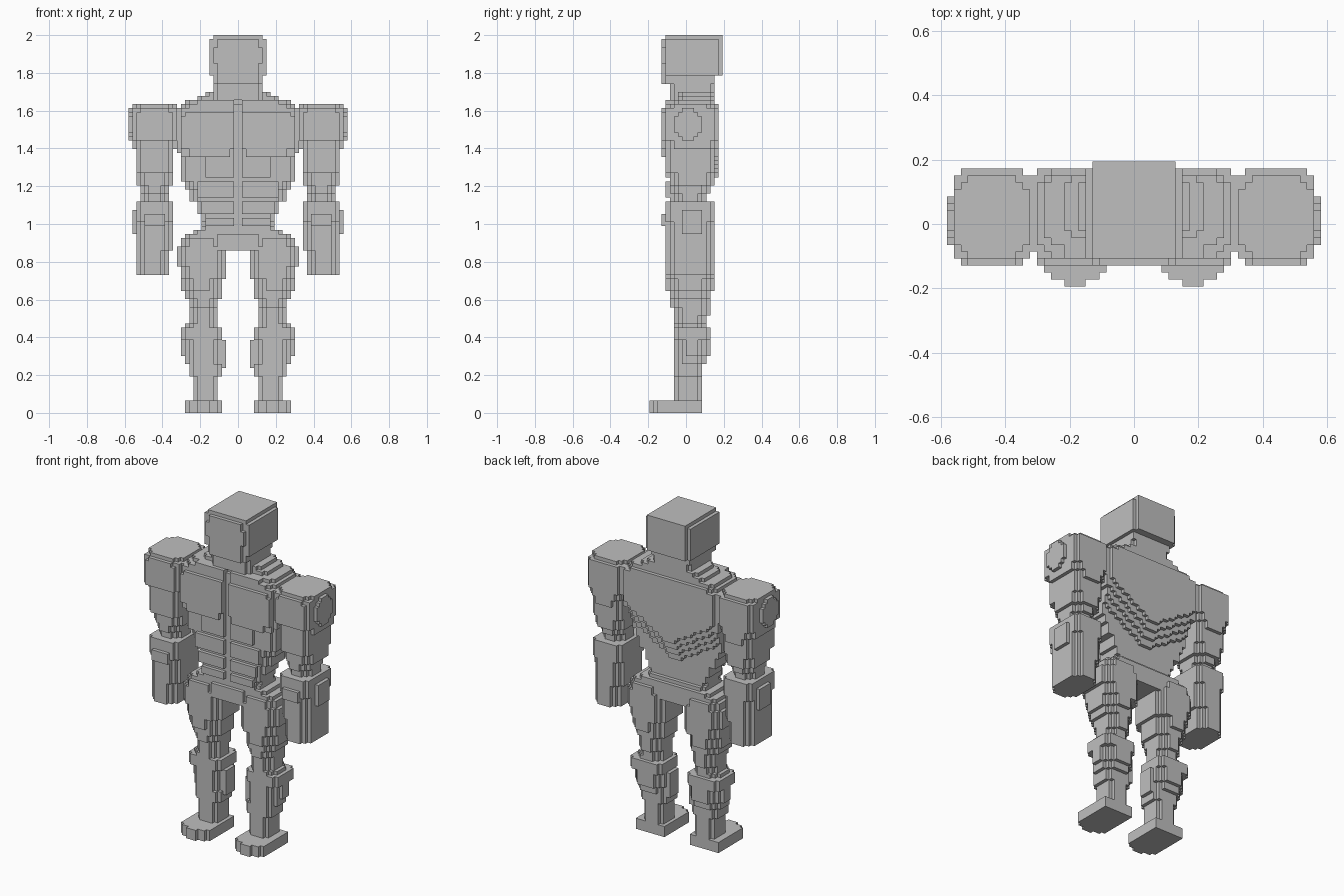
import bpy, bmesh

if "Cube" in bpy.data.objects:
    bpy.data.objects.remove(bpy.data.objects["Cube"])

U = 2 / 93            # size of one cube
mat = bpy.data.materials.new("light_grey")
mat.diffuse_color = (0.52, 0.52, 0.52, 1)
mat.use_nodes = True
mat.node_tree.nodes["Principled BSDF"].inputs["Base Color"].default_value = mat.diffuse_color


def slab(cells, z0, z1, x0, x1, y0, y1, c=0):
    """Fill a box of cubes whose vertical corners are stepped off by c cubes."""
    for x in range(x0, x1):
        for y in range(y0, y1):
            if min(x - x0, x1 - 1 - x) + min(y - y0, y1 - 1 - y) >= c:
                cells.update((x, y, z) for z in range(z0, z1))


def stack(rows):
    cells = set()
    for r in rows:
        slab(cells, *r)
    return cells


def mirror(cells):
    return {(-1 - x, y, z) for x, y, z in cells}


QUADS = {(1, 0, 0): ((1, 0, 0), (1, 1, 0), (1, 1, 1), (1, 0, 1)),
         (-1, 0, 0): ((0, 0, 0), (0, 0, 1), (0, 1, 1), (0, 1, 0)),
         (0, 1, 0): ((0, 1, 0), (0, 1, 1), (1, 1, 1), (1, 1, 0)),
         (0, -1, 0): ((0, 0, 0), (1, 0, 0), (1, 0, 1), (0, 0, 1)),
         (0, 0, 1): ((0, 0, 1), (1, 0, 1), (1, 1, 1), (0, 1, 1)),
         (0, 0, -1): ((0, 0, 0), (0, 1, 0), (1, 1, 0), (1, 0, 0))}


def build(name, cells, hidden=frozenset()):
    """Skin the cubes with their exposed faces only."""
    bm, verts = bmesh.new(), {}
    for x, y, z in cells:
        for (dx, dy, dz), quad in QUADS.items():
            n = (x + dx, y + dy, z + dz)
            if n in cells or n in hidden:
                continue
            corners = []
            for a, b, c in quad:
                p = (x + a, y + b, z + c)
                if p not in verts:
                    verts[p] = bm.verts.new([v * U for v in p])
                corners.append(verts[p])
            bm.faces.new(corners)
    me = bpy.data.meshes.new(name)
    bm.to_mesh(me)
    bm.free()
    me.materials.append(mat)
    bpy.context.collection.objects.link(bpy.data.objects.new(name, me))


# head: jaw, skull, face plate, back plate, crown
head = stack([
    (77, 81, -6, 6, -4, 7, 1), (81, 83, -6, 6, -5, 7, 0),
    (83, 92, -7, 7, -5, 8, 0), (83, 92, -6, 6, 8, 9),
    (81, 86, -5, 5, -6, -5), (86, 90, -6, 6, -6, -5), (90, 92, -5, 5, -6, -5),
    (92, 93, -6, 6, -5, 7, 0), (92, 93, -6, 6, 7, 9)])

# torso: waist, ribs, chest, sloping shoulders
torso = stack([
    (44, 47, -9, 9, -4, 5, 2), (47, 49, -9, 9, -4, 5, 1),
    (49, 52, -10, 10, -4, 6, 2), (52, 55, -12, 12, -4, 7, 2),
    (55, 57, -13, 13, -4, 8, 2), (57, 64, -14, 14, -4, 8, 1),
    (64, 75, -15, 15, -5, 8, 1), (75, 76, -14, 14, -5, 8, 2),
    (76, 77, -13, 13, -3, 7, 1), (77, 78, -10, 10, -2, 7, 1),
    (78, 79, -8, 8, -2, 7, 1)])
# V-shaped back, stepping in towards the waist
torso = {(x, y, z) for x, y, z in torso
         if y < max(4, 8 - max(0, int((57 + 0.6 * abs(x + 0.5) - z) / 2 + 0.99)))}
# plates on the right half: chest, collar, abdominal rows
plates = stack([
    (63, 65, 2, 12, -6, -5), (65, 73, 1, 14, -6, -5), (73, 74, 1, 13, -6, -5),
    (63, 64, 1, 14, -5, -4), (75, 77, 1, 10, -5, -2),
    (58, 63, 1, 8, -5, -4), (53, 57, 1, 10, -5, -4),
    (49, 52, 1, 9, -5, -4), (46, 48, 1, 8, -5, -4)])
torso |= plates | mirror(plates)
# groove down the breastbone
torso -= stack([(63, 78, -1, 1, -6, -4)])

# pelvis
pelvis = stack([
    (40, 43, -13, 13, -4, 6, 2), (43, 45, -11, 11, -4, 6, 1),
    (45, 46, -9, 9, -4, 5, 1), (40, 44, -5, 5, -5, -4)])

# arm: hand, forearm, elbow, upper arm, rounded shoulder
arm = stack([
    (34, 40, 17, 25, -5, 7, 2), (40, 47, 16, 25, -5, 7, 2),
    (47, 52, 16, 25, -5, 7, 1), (46, 49, 18, 23, -6, -5),
    (44, 50, 25, 26, -1, 4), (52, 54, 17, 24, -3, 5, 2),
    (54, 56, 17, 24, -4, 6, 2), (56, 59, 16, 25, -4, 7, 2),
    (59, 65, 16, 25, -5, 7, 1), (63, 65, 16, 25, -5, 8, 2),
    (65, 67, 15, 26, -5, 8, 2), (67, 75, 15, 26, -5, 7, 0),
    (67, 75, 16, 25, 7, 8), (67, 74, 16, 25, -6, -5),
    (74, 75, 17, 24, -6, -5), (75, 76, 15, 26, -5, 7, 2),
    (67, 68, 26, 27, -1, 2), (68, 69, 26, 27, -2, 3), (69, 73, 26, 27, -3, 4),
    (73, 74, 26, 27, -2, 3), (74, 75, 26, 27, -1, 2)])

# thigh, tapering to the knee
thigh = stack([
    (22, 24, 5, 12, -3, 5, 2), (24, 26, 5, 12, -3, 6, 2),
    (26, 28, 5, 12, -4, 6, 2), (28, 30, 4, 13, -4, 6, 2),
    (30, 33, 4, 14, -5, 7, 3), (33, 36, 3, 14, -5, 7, 2),
    (36, 41, 3, 15, -5, 7, 2), (41, 43, 4, 14, -5, 7, 2),
    (43, 44, 6, 13, -4, 6, 1)])

# shin with calf muscle, thin ankle, stepped foot
shin = stack([
    (3, 9, 5, 11, -3, 4, 1), (9, 12, 4, 12, -3, 4, 1),
    (12, 14, 4, 13, -3, 5, 2), (14, 18, 3, 14, -3, 6, 3),
    (18, 21, 4, 14, -3, 6, 1), (21, 22, 5, 13, -3, 5, 2),
    (11, 18, 3, 4, -1, 3)])
foot = stack([
    (0, 3, 4, 13, -7, 4), (0, 3, 5, 12, -8, -7), (0, 3, 7, 10, -9, -8)])

build("head", head, torso)
build("torso", torso, head | pelvis)
build("pelvis", pelvis, torso)
for side, flip in (("right", lambda c: c), ("left", mirror)):
    build(side + "_arm", flip(arm))
    build(side + "_thigh", flip(thigh))
    build(side + "_shin", flip(shin))
    build(side + "_foot", flip(foot))
